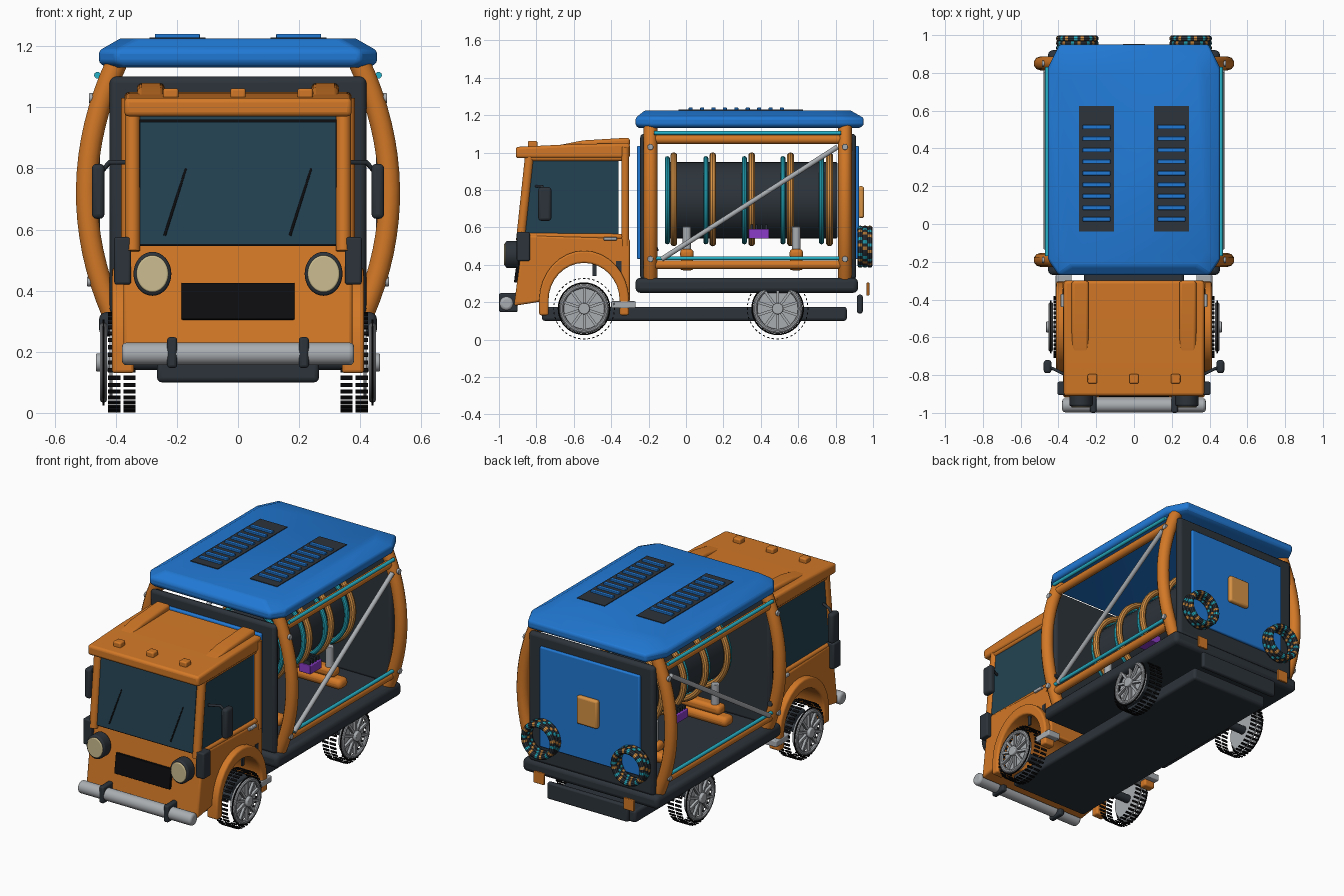
import bpy, bmesh
from math import sin, cos, pi, atan2
from mathutils import Matrix, Vector

if "Cube" in bpy.data.objects:
    bpy.data.objects.remove(bpy.data.objects["Cube"])


def material(name, *rgb):
    mat = bpy.data.materials.new(name)
    mat.use_nodes = True
    mat.diffuse_color = (*rgb, 1)
    mat.node_tree.nodes["Principled BSDF"].inputs["Base Color"].default_value = (*rgb, 1)
    return mat


orange = material("orange_paint", .65, .19, .02)
blue = material("blue_paint", .015, .19, .66)
dark = material("dark_plastic", .025, .033, .042)
glass = material("dark_glass", .017, .055, .085)
grey = material("light_metal", .4, .42, .44)
teal = material("teal_hose", .02, .45, .58)
purple = material("purple_box", .26, .045, .58)
beige = material("headlight_lens", .6, .51, .28)
tan = material("tan_hose", .68, .29, .06)
black = material("black_rubber", .004, .004, .005)


def finish(bm, name, mat, bevel=0):
    bmesh.ops.recalc_face_normals(bm, faces=bm.faces)
    mesh = bpy.data.meshes.new(name)
    bm.to_mesh(mesh)
    bm.free()
    obj = bpy.data.objects.new(name, mesh)
    bpy.context.collection.objects.link(obj)
    mesh.materials.append(mat)
    if bevel:
        mod = obj.modifiers.new("bevel", "BEVEL")
        mod.width, mod.segments = bevel, 3
    return obj


def box(name, mat, x, y, z, bevel=0, tilt=0):
    """Box from (low, high) ranges, tilted about the x axis."""
    bm = bmesh.new()
    centre = Vector([(a + b) / 2 for a, b in (x, y, z)])
    size = Matrix.Diagonal([abs(b - a) for a, b in (x, y, z)] + [1])
    bmesh.ops.create_cube(bm, size=1, matrix=Matrix.Translation(centre) @ Matrix.Rotation(tilt, 4, "X") @ size)
    return finish(bm, name, mat, bevel)


def mirrored_box(name, mat, x, y, z, bevel=0, tilt=0):
    for s in (-1, 1):
        box(name, mat, (s * x[0], s * x[1]), y, z, bevel, tilt)


def loft(name, mat, sections, bevel=0):
    """Skin between point loops of equal length, with end caps."""
    bm = bmesh.new()
    rings = [[bm.verts.new(p) for p in sec] for sec in sections]
    count = len(rings[0])
    for low, high in zip(rings, rings[1:]):
        for i in range(count):
            j = (i + 1) % count
            bm.faces.new((low[i], low[j], high[j], high[i]))
    bm.faces.new(rings[0])
    bm.faces.new(rings[-1])
    return finish(bm, name, mat, bevel)


def prism(name, mat, profile, x0, x1, bevel=0):
    return loft(name, mat, [[(x, y, z) for y, z in profile] for x in (x0, x1)], bevel)


def tube(name, mat, points, radius):
    """Round bar along a path."""
    curve = bpy.data.curves.new(name, "CURVE")
    curve.dimensions, curve.bevel_depth, curve.bevel_resolution = "3D", radius, 3
    curve.use_fill_caps = True
    spline = curve.splines.new("POLY")
    spline.points.add(len(points) - 1)
    for point, co in zip(spline.points, points):
        point.co = (*co, 1)
    curve.materials.append(mat)
    obj = bpy.data.objects.new(name, curve)
    bpy.context.collection.objects.link(obj)
    return obj


def cylinder(name, mat, centre, radius, depth, axis, bevel=0):
    bm = bmesh.new()
    turn = {"X": Matrix.Rotation(pi / 2, 4, "Y"), "Y": Matrix.Rotation(pi / 2, 4, "X"), "Z": Matrix()}[axis]
    bmesh.ops.create_cone(bm, cap_ends=True, segments=32, radius1=radius, radius2=radius, depth=depth,
                          matrix=Matrix.Translation(centre) @ turn)
    return finish(bm, name, mat, bevel)


def ring(name, mat, centre, radius, thickness, axis):
    turn = (0, pi / 2, 0) if axis == "X" else (pi / 2, 0, 0)
    bpy.ops.mesh.primitive_torus_add(major_radius=radius, minor_radius=thickness, major_segments=40,
                                     minor_segments=10, location=centre, rotation=turn)
    obj = bpy.context.object
    obj.name = name
    obj.data.materials.append(mat)
    return obj


def arch(ry, rz, steps=16):
    return [(-.545 - ry * cos(pi * i / steps), .21 + rz * sin(pi * i / steps)) for i in range(steps + 1)]


# Cab body, wheel arches and roof
prism("cab_body", orange, [(-.92, .18)] + arch(.19, .2) + [(-.3, .2), (-.3, .54), (-.87, .56)], -.375, .375, .012)
prism("cab_glass", glass, [(-.875, .55), (-.835, .98), (-.36, .98), (-.36, .54)], -.355, .355)
prism("cab_roof", orange, [(-.91, .97), (-.91, 1.03), (-.6, 1.045), (-.3, 1.05), (-.3, .97)], -.372, .372, .015)
for s in (-1, 1):
    outer, inner = arch(.24, .265), arch(.19, .2)
    fender = [(-.785, .13)] + outer + [(-.305, .13), (-.355, .13)] + inner[::-1] + [(-.735, .13)]
    prism("fender", orange, fender, s * .34, s * .412, .01)
    tube("front_pillar", orange, [(s * .345, -.885, .53), (s * .345, -.835, 1)], .025)
    tube("rear_pillar", orange, [(s * .36, -.325, .5), (s * .36, -.325, 1.03)], .022)
    tube("window_sill", orange, [(s * .355, -.87, .555), (s * .355, -.32, .55)], .016)
    tube("window_top", orange, [(s * .35, -.85, .97), (s * .35, -.32, .97)], .016)
    prism("roof_ridge", orange, [(-.73, 1.03), (-.55, 1.065), (-.3, 1.08), (-.3, 1.03)], s * .24, s * .33, .015)
    tube("wiper", black, [(s * .205 - .035, -.885, .58), (s * .205 + .035, -.863, .8)], .005)
    tube("mirror_arm", dark, [(s * .36, -.8, .82), (s * .42, -.77, .82), (s * .455, -.755, .78)], .008)
    # Headlight
    rim = cylinder("headlight_rim", dark, (s * .28, -.93, .455), .062, .07, "Y", .01)
    lens = cylinder("headlight_lens", beige, (s * .28, -.965, .455), .052, .014, "Y", .005)
    for part in (rim, lens):
        part.data.transform(Matrix.Translation((0, 0, .455)) @ Matrix.Diagonal((1, 1, 1.16, 1)) @ Matrix.Translation((0, 0, -.455)))
for x in (-.22, 0, .22):
    box("roof_light", orange, (x - .025, x + .025), (-.845, -.795), (1.02, 1.062), .008)
mirrored_box("mirror", dark, (.437, .478), (-.79, -.72), (.635, .815), .015)
mirrored_box("corner_guard", dark, (.35, .405), (-.905, -.835), (.42, .575), .008)
mirrored_box("side_vent", dark, (.37, .379), (-.5, -.478), (.34, .42))
mirrored_box("rear_vent", dark, (.37, .379), (-.375, -.345), (.34, .42))
mirrored_box("door_handle", grey, (.37, .388), (-.44, -.37), (.53, .548), .004)
mirrored_box("cab_step", grey, (.33, .415), (-.4, -.27), (.168, .205), .005)

# Windscreen edge and grille on the sloping nose
box("windscreen_trim", black, (-.328, .328), (-.866, -.858), (.545, .96), 0, -.093)
box("windscreen", glass, (-.32, .32), (-.871, -.863), (.552, .953), 0, -.093)
box("grille", black, (-.185, .185), (-.912, -.892), (.305, .425), .003, -.135)
for i in range(7):
    z = .318 + .0155 * i
    y = -.918 + .135 * (z - .305)
    box("grille_bar", grey, (-.175, .175), (y, y + .012), (z, z + .008))

# Front bumper
cylinder("front_bumper", grey, (0, -.96, .193), .037, .76, "X", .015)
mirrored_box("bumper_bracket", dark, (.199, .232), (-1, -.9), (.147, .248), .01)

# Chassis and load bed
box("chassis", dark, (-.265, .265), (-.77, .86), (.1, .175), .015)
box("load_bed", dark, (-.455, .455), (-.27, .92), (.25, .33), .025)
box("rear_bar", dark, (-.27, .27), (.915, .945), (.14, .24), .01)
mirrored_box("rear_reflector", orange, (.265, .335), (.965, .98), (.235, .305), .004)

# End walls with blue panels
for name, y0, y1, face in (("front", -.245, -.205, -.262), ("rear", .865, .91, .925)):
    box(name + "_wall", dark, (-.42, .42), (y0, y1), (.32, 1.1), .02)
    box(name + "_panel", blue, (-.335, .335), sorted((face, (y0 + y1) / 2)), (.43, 1.035), .008)
box("rear_hatch", tan, (-.07, .07), (.92, .952), (.65, .82), .012)


# Chamfered roof with louvred vents
def roof_section(z, inset):
    hx, y0, y1 = .455 - inset, -.27 + inset * .7, .95 - inset
    half = [(hx - .055, y0), (hx, y0 + .08), (hx, y1 - .12), (hx - .06, y1)]
    return [(x, y, z) for x, y in half] + [(-x, y, z) for x, y in half[::-1]]


loft("load_roof", blue, [roof_section(z, i) for z, i in ((1.13, .025), (1.145, 0), (1.185, 0), (1.225, .07))], .012)
mirrored_box("roof_vent", dark, (.107, .29), (-.04, .625), (1.222, 1.229))
for i in range(9):
    y = .025 + .061 * i
    mirrored_box("vent_slat", blue, (.125, .272), (y - .011, y + .011), (1.225, 1.24), .003)


# Bowed side cage
def bow(z):
    return .495 - .1 * ((z - .72) / .43) ** 2


for s in (-1, 1):
    for y in (-.19, .85):
        heights = [.32 + .83 * i / 16 for i in range(17)]
        tube("cage_post", orange, [(s * bow(z), y, z) for z in heights], .037)
        for z in (.43, 1.03):
            cylinder("cage_bolt", grey, (s * (bow(z) + .035), y, z), .016, .02, "X", .003)
    for z, hose in ((.4, .435), (1.07, 1.105)):
        tube("cage_rail", orange, [(s * bow(z), -.19, z), (s * bow(z), .85, z)], .025)
        tube("rail_hose", teal, [(s * .46, -.17, hose), (s * .46, .83, hose)], .011)
    tube("diagonal_strut", grey, [(s * .465, -.13, .43), (s * .465, .81, 1.03)], .014)
    tube("strut_clamp", dark, [(s * .455, -.215, .47), (s * .455, -.15, .49)], .016)

# Drum wrapped in hoses, on two cradles
cylinder("drum", dark, (0, .35, .745), .205, .92, "Y", .01)
for i in range(5):
    ring("teal_coil", teal, (0, -.1 + .206 * i, .745), .222, .014, "Y")
    ring("tan_coil", tan, (0, -.065 + .208 * i, .75), .232, .019, "Y")
for y in (.005, .59):
    box("cradle_beam", orange, (-.3, .3), (y - .043, y + .043), (.37, .43), .025)
    box("cradle_cap", orange, (-.25, .25), (y - .036, y + .036), (.43, .485), .02)
    for s in (-1, 1):
        cylinder("cradle_leg", grey, (s * .2, y, .54), .023, .13, "Z", .004)
mirrored_box("control_box", purple, (.17, .25), (.335, .445), (.54, .592), .004)
for i in range(4):
    y = .345 + .026 * i
    mirrored_box("control_tooth", dark, (.18, .24), (y, y + .012), (.59, .615))

# Beaded hose bundles on the rear
for s in (-1, 1):
    for k, y in enumerate((.932, .957, .982)):
        coil = ring("hose_bundle", dark, (s * .3, y, .497), .096, .017, "Y")
        for mat in (tan, teal):
            coil.data.materials.append(mat)
        for face in coil.data.polygons:
            step = int((atan2(face.center.y, face.center.x) + pi) / pi * 20 + k)
            face.material_index = {0: 1, 2: 2}.get(step % 5, 0)

# Spoked wheels with tread blocks
for s in (-1, 1):
    for y in (-.545, .49):
        hub = Vector((s * .44, y, .165))
        ring("wheel_rim", grey, hub, .12, .012, "X")
        ring("wheel_edge", black, hub, .137, .004, "X")
        cylinder("wheel_hub", grey, hub, .03, .05, "X", .005)
        cylinder("wheel_disc", grey, hub - Vector((s * .025, 0, 0)), .115, .01, "X")
        cylinder("axle_end", dark, hub - Vector((s * .1, 0, 0)), .025, .15, "X")
        spokes, tread = bmesh.new(), bmesh.new()
        for i in range(40):
            turn = Matrix.Translation(hub) @ Matrix.Rotation(i * pi / 20, 4, "X")
            for inward in (.025, .075):
                place = Matrix.Translation((-s * inward - s * .01, 0, .162))
                bmesh.ops.create_cube(tread, size=1, matrix=turn @ place @ Matrix.Diagonal((.04, .013, .005, 1)))
            if i % 4 == 0:
                place = Matrix.Translation((0, 0, .07))
                bmesh.ops.create_cube(spokes, size=1, matrix=turn @ place @ Matrix.Diagonal((.016, .014, .1, 1)))
        finish(spokes, "wheel_spokes", grey)
        finish(tread, "wheel_tread", black)

# Smooth rounded parts, keep edges crisp
bpy.ops.object.select_all(action="DESELECT")
for obj in bpy.context.collection.objects:
    if obj.type == "MESH":
        obj.select_set(True)
        bpy.context.view_layer.objects.active = obj
bpy.ops.object.shade_smooth_by_angle()
